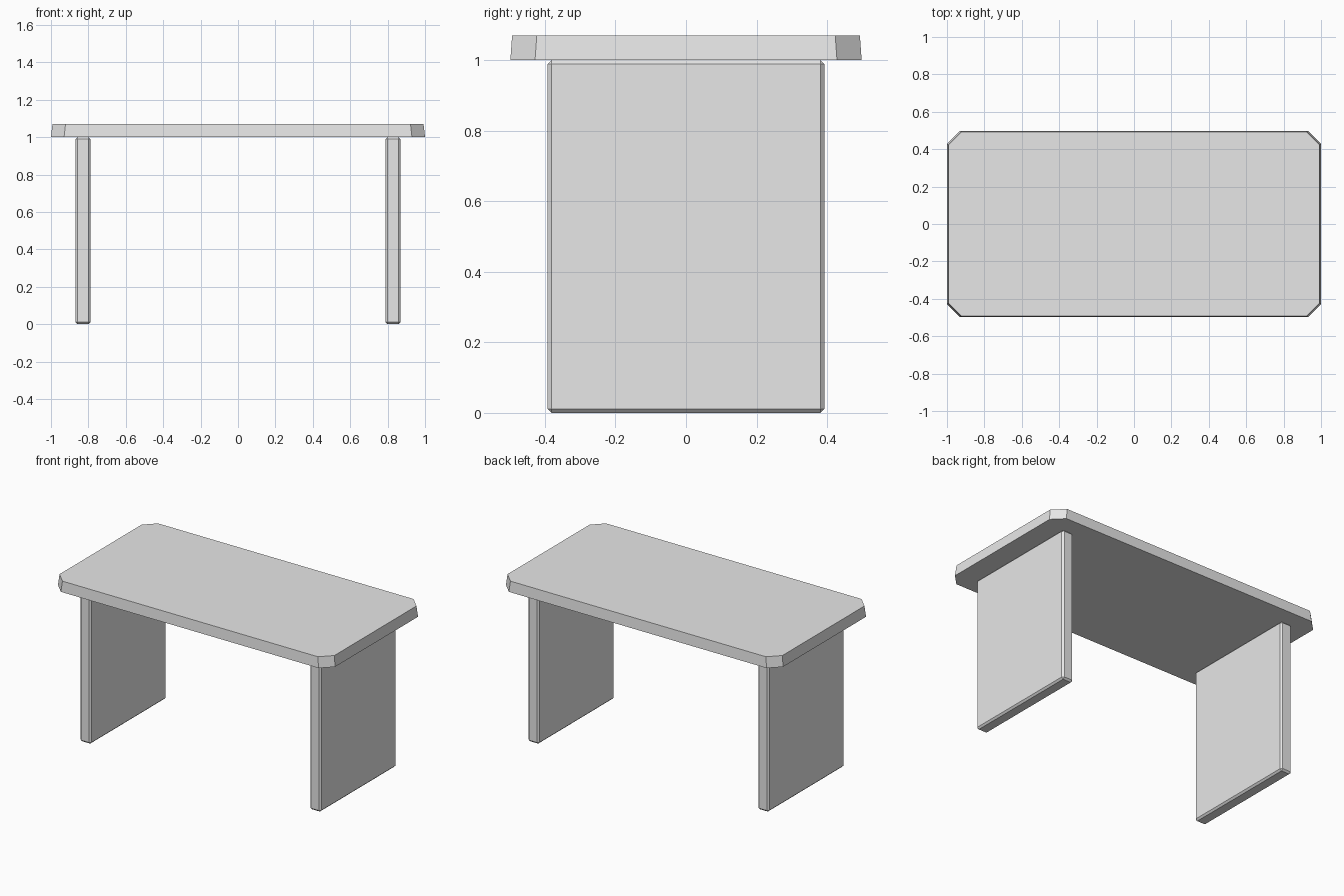
import bpy, bmesh

if "Cube" in bpy.data.objects:
    bpy.data.objects.remove(bpy.data.objects["Cube"])

grey = bpy.data.materials.new("plain grey")
grey.diffuse_color = (0.8, 0.8, 0.8, 1)
grey.use_nodes = True
grey.node_tree.nodes["Principled BSDF"].inputs["Base Color"].default_value = grey.diffuse_color


def add_object(name, bm):
    bmesh.ops.recalc_face_normals(bm, faces=bm.faces[:])
    mesh = bpy.data.meshes.new(name)
    bm.to_mesh(mesh)
    bm.free()
    mesh.materials.append(grey)
    obj = bpy.data.objects.new(name, mesh)
    bpy.context.collection.objects.link(obj)
    return obj


def octagon(bm, hx, hy, cut, z):
    """Rectangle ring with cut corners."""
    pts = [(hx, hy - cut), (hx - cut, hy), (cut - hx, hy), (-hx, hy - cut),
           (-hx, cut - hy), (cut - hx, -hy), (hx - cut, -hy), (hx, cut - hy)]
    return [bm.verts.new((x, y, z)) for x, y in pts]


# Table top: cut corners, sides leaning slightly inward
bm = bmesh.new()
low = octagon(bm, 1.0, 0.498, 0.07, 1.0)
high = octagon(bm, 0.992, 0.493, 0.07, 1.07)
bm.faces.new(low)
bm.faces.new(high)
for i in range(8):
    j = (i + 1) % 8
    bm.faces.new((low[i], low[j], high[j], high[i]))
add_object("table_top", bm)

# Slab legs with small chamfers
for name, x in (("left_leg", -0.829), ("right_leg", 0.829)):
    bm = bmesh.new()
    bmesh.ops.create_cube(bm, size=1)
    for v in bm.verts:
        v.co = (x + v.co.x * 0.08, v.co.y * 0.784, 0.5 + v.co.z)
    bmesh.ops.bevel(bm, geom=bm.edges[:], offset=0.011, segments=1,
                    affect='EDGES', profile=0.5)
    add_object(name, bm)
